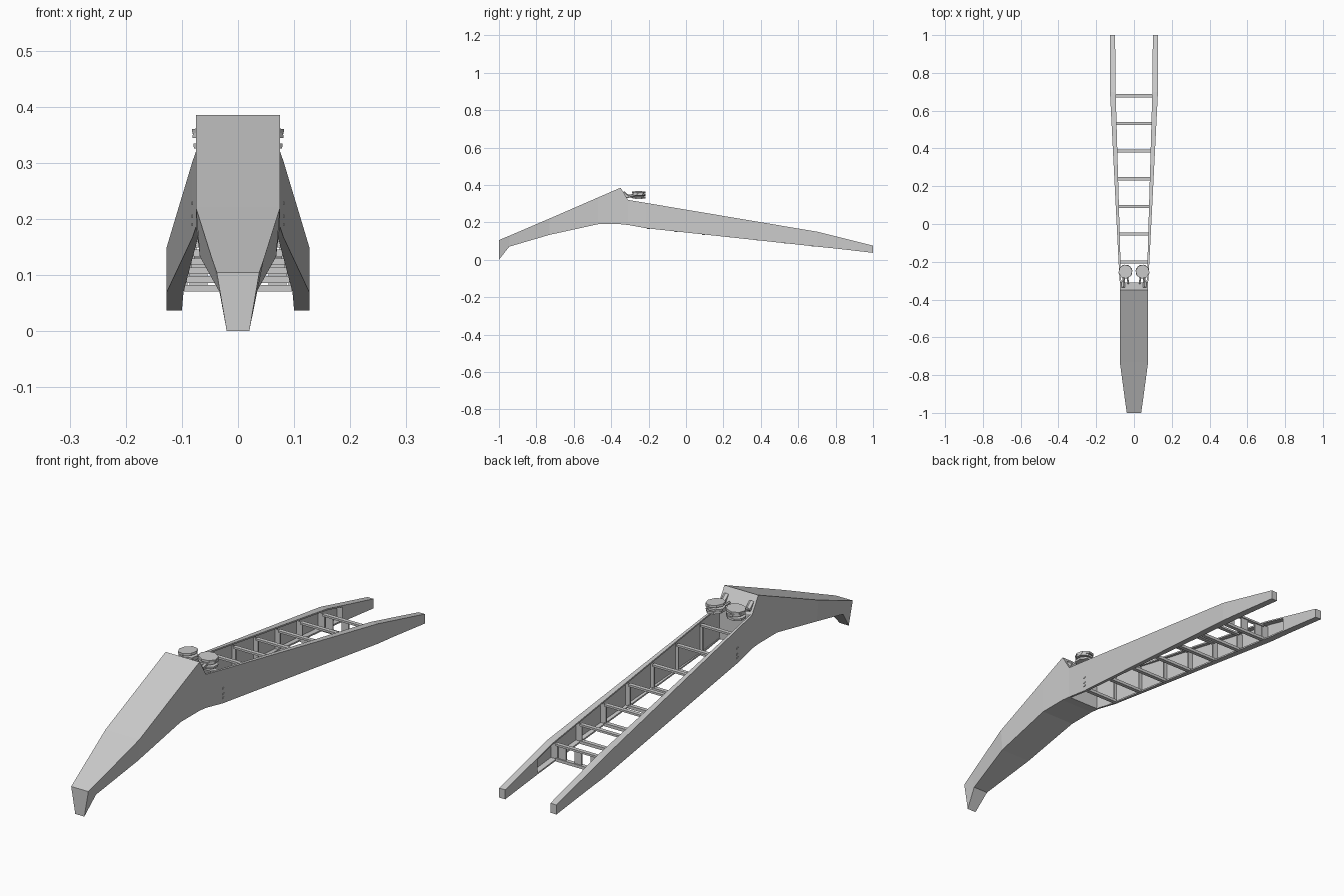
import bpy, bmesh, math
from mathutils import Matrix, Vector

if "Cube" in bpy.data.objects:
    bpy.data.objects.remove(bpy.data.objects["Cube"])


def make(name, bm):
    bmesh.ops.recalc_face_normals(bm, faces=bm.faces)
    me = bpy.data.meshes.new(name)
    bm.to_mesh(me)
    bm.free()
    ob = bpy.data.objects.new(name, me)
    bpy.context.collection.objects.link(ob)
    return ob


def loft(bm, sections):
    """Skin a closed solid through matching cross-section loops."""
    rings = [[bm.verts.new(p) for p in s] for s in sections]
    n = len(rings[0])
    for a, b in zip(rings, rings[1:]):
        for i in range(n):
            j = (i + 1) % n
            bm.faces.new((a[i], a[j], b[j], b[i]))
    bm.faces.new(rings[0])
    bm.faces.new(rings[-1][::-1])


def rect(y, x0, x1, z0, z1):
    return [(x0, y, z0), (x1, y, z0), (x1, y, z1), (x0, y, z1)]


def box(bm, x0, x1, y0, y1, z0, z1):
    loft(bm, [rect(y0, x0, x1, z0, z1), rect(y1, x0, x1, z0, z1)])


def mirror(ob):
    m = ob.modifiers.new("mirror", 'MIRROR')
    m.use_axis[0] = True
    m.use_mirror_merge = False


# Gooseneck body: y, top half width, top z, bottom half width, bottom z
neck = [(-1.0, .038, .105, .02, 0), (-.945, .046, .128, .033, .07),
        (-.73, .075, .22, .068, .133), (-.47, .075, .333, .075, .19),
        (-.35, .075, .385, .075, .19), (-.31, .075, .32, .075, .186)]
bm = bmesh.new()
loft(bm, [[(-wb, y, zb), (wb, y, zb), (wt, y, zt), (-wt, y, zt)]
          for y, wt, zt, wb, zb in neck])
make("gooseneck", bm)

# Side rail stations: y, outer x, inner x, top z, bottom z
rail = [(-.31, .075, .067, .32, .186), (-.21, .081, .071, .303, .168),
        (.7, .127, .097, .15, .07), (.8, .127, .098, .125, .06),
        (1.0, .127, .1, .075, .037)]


def at(y):
    for a, b in zip(rail, rail[1:]):
        if y <= b[0]:
            t = (y - a[0]) / (b[0] - a[0])
            return [p + (q - p) * t for p, q in zip(a, b)][1:]
    return rail[-1][1:]


# Channel rail (web and flanges) closed into a box at the tail
T = .006
bm = bmesh.new()
chan = rail[:4]
loft(bm, [rect(y, xo - T, xo, zb, zt) for y, xo, xi, zt, zb in chan])
loft(bm, [rect(y, xi, xo - T, zt - T, zt) for y, xo, xi, zt, zb in chan])
loft(bm, [rect(y, xi, xo - T, zb, zb + T) for y, xo, xi, zt, zb in chan])
loft(bm, [rect(y, xi, xo, zb, zt) for y, xo, xi, zt, zb in rail[3:]])
mirror(make("side_rail", bm))

# Cross frames: top bar, bottom bar and posts between the rails
for k in range(7):
    y = -.2 + k * .1465
    xo, xi, zt, zb = at(y)
    top, bot = zt - .014, zb - .002
    bm = bmesh.new()
    box(bm, -xi, xi, y - .008, y + .008, top - .008, top)
    box(bm, -xi, xi, y - .008, y + .008, bot, bot + .012)
    for s in (-1, 1):
        x = sorted((s * (xi - .006), s * (xo - T)))
        box(bm, x[0], x[1], y - .003, y + .003, bot + .004, top)
    if k == 6:  # last frame is a plate with openings
        for x in (-.07, 0, .07):
            box(bm, x - .016, x + .016, y - .003, y + .003, bot, top)
    make(f"cross_frame_{k + 1}", bm)

# Coiled supply lines: stacked, slightly tilted octagonal turns
bm = bmesh.new()
for i in range(3):
    m = (Matrix.Translation((.045, -.252, .333 + i * .013))
         @ Matrix.Rotation(math.radians(5 * (-1) ** i), 4, 'Y')
         @ Matrix.Rotation(math.radians(22.5 + 8 * i), 4, 'Z'))
    bmesh.ops.create_cone(bm, cap_ends=True, segments=8, radius1=.037,
                          radius2=.037, depth=.009, matrix=m)
mirror(make("hose_coil", bm))


def tube(bm, a, b, r):
    a, b = Vector(a), Vector(b)
    q = (b - a).to_track_quat('Z', 'Y').to_matrix().to_4x4()
    bmesh.ops.create_cone(bm, cap_ends=True, segments=6, radius1=r, radius2=r,
                          depth=(b - a).length,
                          matrix=Matrix.Translation((a + b) / 2) @ q)


# Hose ends plugged into the back wall of the neck
bm = bmesh.new()
tube(bm, (.052, -.275, .345), (.056, -.315, .338), .008)
tube(bm, (.056, -.31, .335), (.056, -.338, .358), .011)
tube(bm, (.034, -.28, .335), (.03, -.318, .34), .005)
mirror(make("hose_connector", bm))

# Small side fittings near the front of each rail
bm = bmesh.new()
for z in (.19, .205, .228):
    box(bm, .078, .083, -.213, -.203, z - .003, z + .003)
mirror(make("side_fitting", bm))
